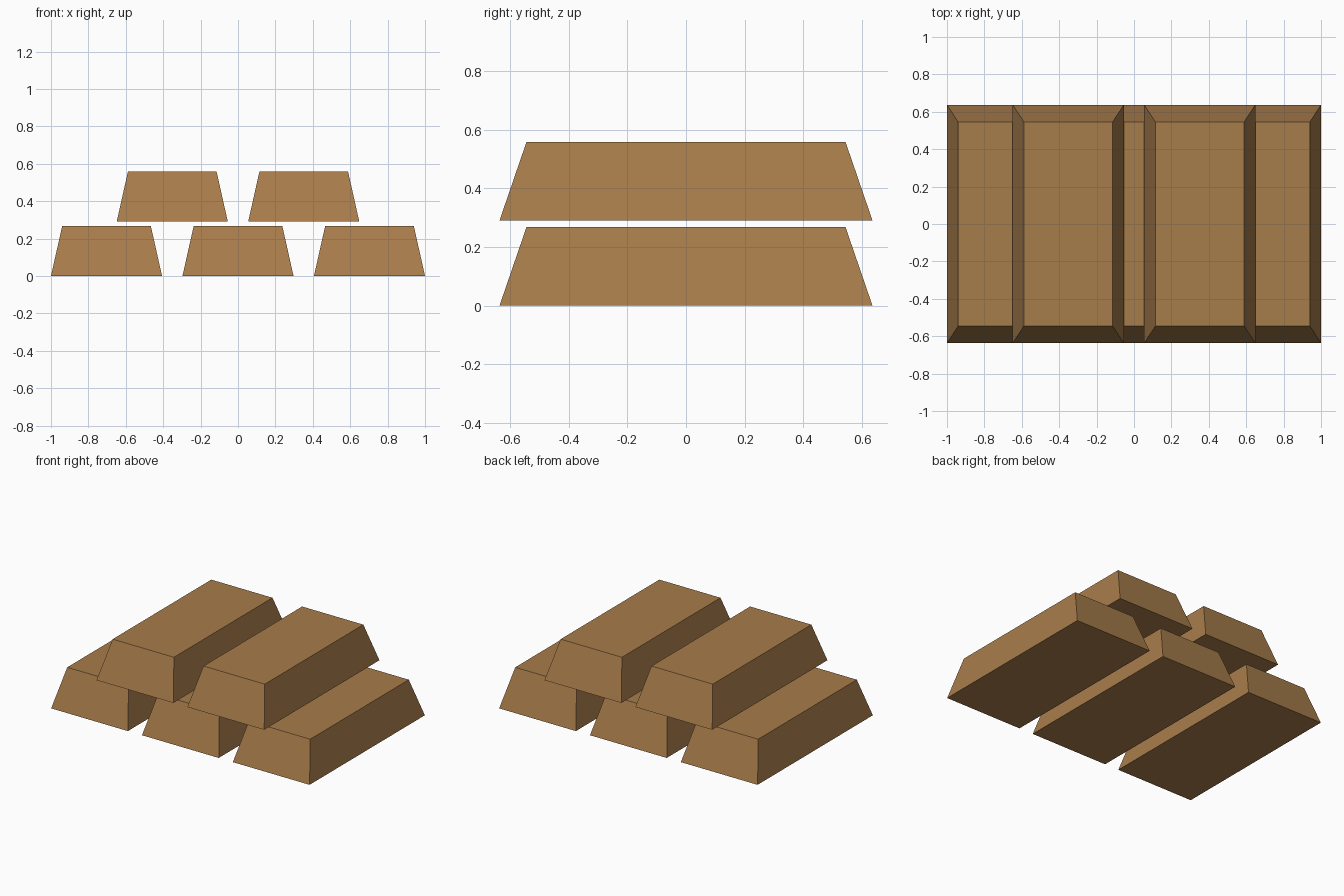
import bpy
import bmesh

cube = bpy.data.objects.get("Cube")
if cube:
    bpy.data.objects.remove(cube, do_unlink=True)

# Single bronze colour
bronze = bpy.data.materials.new("bronze")
bronze.use_nodes = True
colour = (0.39, 0.205, 0.07, 1)
bronze.diffuse_color = colour
bronze.node_tree.nodes["Principled BSDF"].inputs["Base Color"].default_value = colour

BASE = (0.297, 0.637)   # half width and half length at the bottom
TOP = (0.237, 0.545)    # half width and half length at the top
HEIGHT = 0.268
PITCH = 0.703           # spacing of neighbouring bars
LAYER = 0.291           # height of the second layer

# Tapered ingot shared by every bar
mesh = bpy.data.meshes.new("ingot")
bm = bmesh.new()
bmesh.ops.create_cube(bm, size=2)
for v in bm.verts:
    half = TOP if v.co.z > 0 else BASE
    v.co.x *= half[0]
    v.co.y *= half[1]
    v.co.z = HEIGHT if v.co.z > 0 else 0
bm.to_mesh(mesh)
bm.free()
mesh.materials.append(bronze)

# Stack: three bars below, two bars above the gaps
for row, (name, count) in enumerate((("lower_bar", 3), ("upper_bar", 2))):
    for i in range(count):
        bar = bpy.data.objects.new(f"{name}_{i + 1}", mesh)
        bar.location = ((i - (count - 1) / 2) * PITCH, 0, row * LAYER)
        bpy.context.collection.objects.link(bar)
